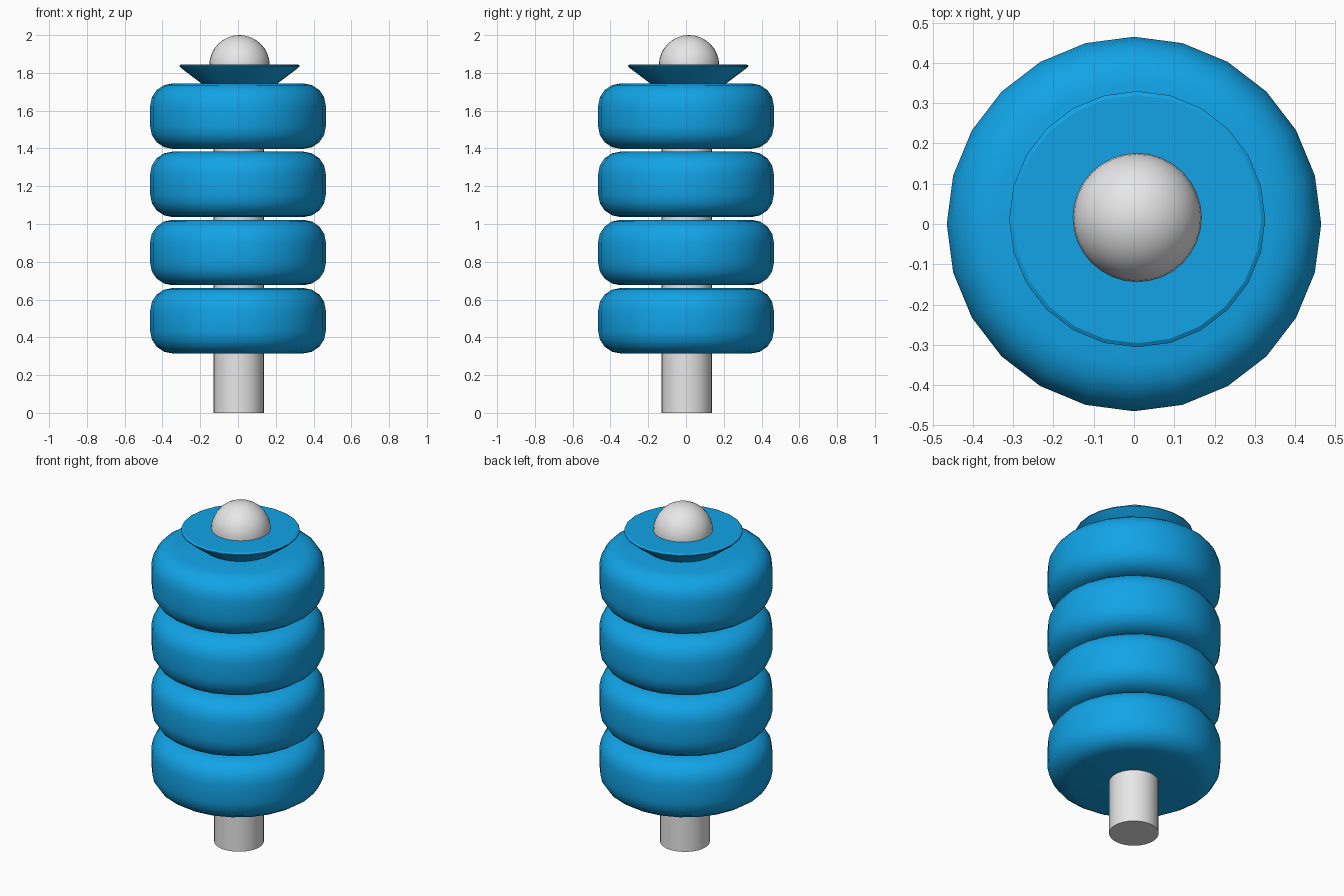
import bpy, bmesh, math

cube = bpy.data.objects.get("Cube")
if cube:
    bpy.data.objects.remove(cube)


def make_material(name, rgb):
    mat = bpy.data.materials.new(name)
    mat.use_nodes = True
    color = (*rgb, 1)
    mat.diffuse_color = color
    mat.node_tree.nodes["Principled BSDF"].inputs["Base Color"].default_value = color
    return mat


blue = make_material("glazed blue", (0.006, 0.37, 0.8))
grey = make_material("light grey", (0.8, 0.8, 0.8))


def lathe(name, profile, sides, mat, center=(0, 0, 0), angle=30):
    """Revolve (radius, height) points, listed bottom to top, and close both ends."""
    bm = bmesh.new()
    rings = []
    for r, z in profile:
        turns = [2 * math.pi * i / sides for i in range(sides)]
        rings.append([bm.verts.new((r * math.cos(a), r * math.sin(a), z)) for a in turns])
    for low, high in zip(rings, rings[1:]):
        for i in range(sides):
            j = (i + 1) % sides
            bm.faces.new((low[i], low[j], high[j], high[i]))
    bm.faces.new(rings[0][::-1])
    bm.faces.new(rings[-1])
    mesh = bpy.data.meshes.new(name)
    bm.to_mesh(mesh)
    bm.free()
    mesh.materials.append(mat)
    obj = bpy.data.objects.new(name, mesh)
    obj.location = center
    bpy.context.collection.objects.link(obj)
    finish(obj, angle)
    return obj


def finish(obj, angle):
    bpy.ops.object.select_all(action="DESELECT")
    obj.select_set(True)
    bpy.context.view_layer.objects.active = obj
    bpy.ops.object.shade_smooth_by_angle(angle=math.radians(angle))


# Central pole
lathe("pole", [(0.133, 0), (0.133, 1.8)], 32, grey, (0.004, 0.004, 0))

# Stack of rounded insulator discs
radius, half, fillet, steps = 0.465, 0.173, 0.118, 4
upper = []
for k in range(steps + 1):
    a = math.pi / 2 * k / steps
    upper.append((radius - fillet + fillet * math.cos(a), half - fillet + fillet * math.sin(a)))
profile = [(r, -z) for r, z in reversed(upper)] + upper
for n in range(4):
    lathe(f"disc_{n + 1}", profile, 24, blue, (0, 0, 0.488 + 0.361 * n), 40)

# Flared cap with a thin bevelled rim
lathe("flared_cap",
      [(0.17, 1.72), (0.2, 1.743), (0.305, 1.822), (0.318, 1.834), (0.318, 1.839), (0.308, 1.845)],
      24, blue, (0.008, 0.012, 0))

# Ball on top
bpy.ops.mesh.primitive_uv_sphere_add(segments=32, ring_count=16, radius=0.16,
                                     location=(0.008, 0.016, 1.84))
ball = bpy.context.object
ball.name = "top_ball"
ball.data.materials.append(grey)
finish(ball, 30)
